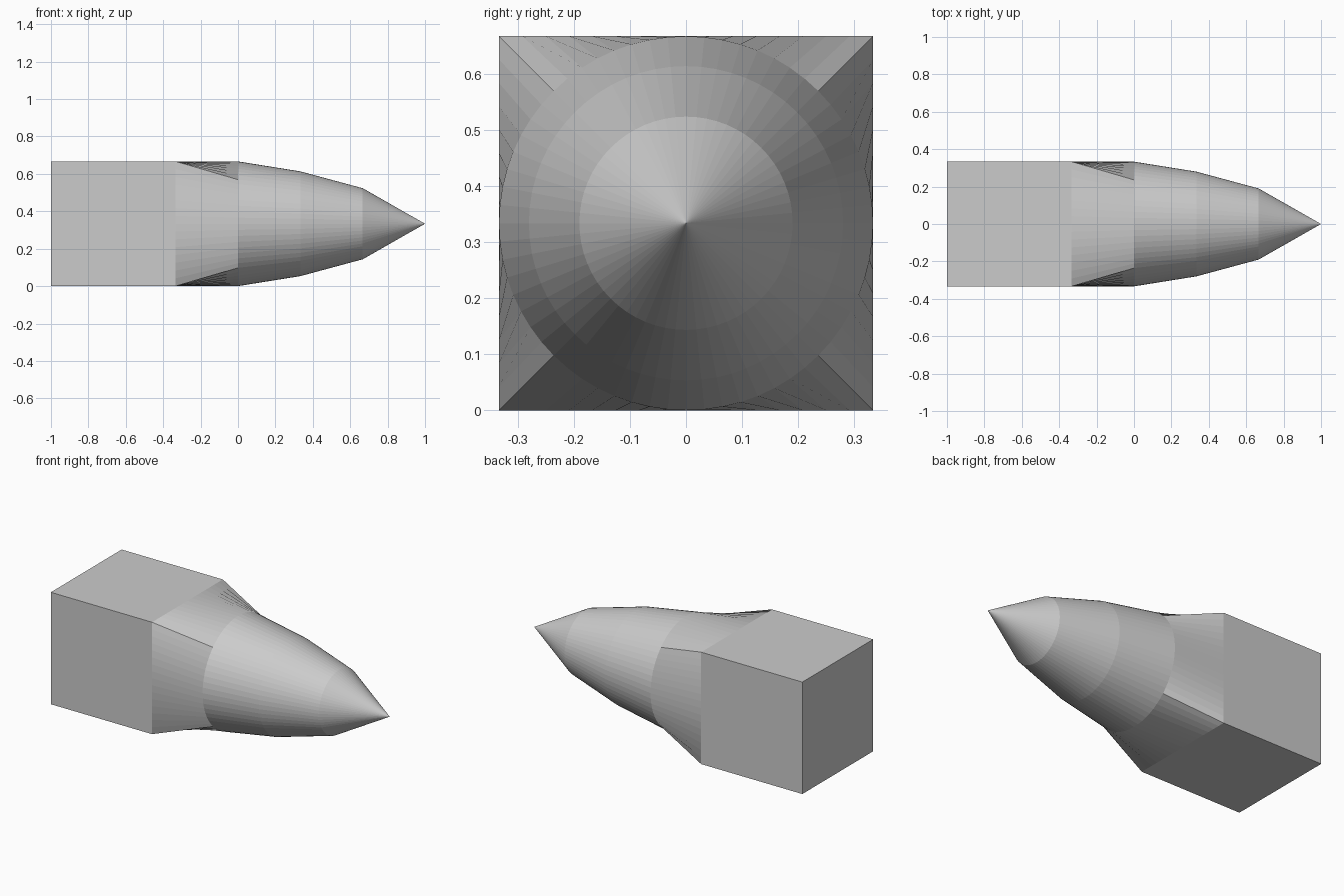
import bpy, bmesh, math

if "Cube" in bpy.data.objects:
    bpy.data.objects.remove(bpy.data.objects["Cube"])

SEG = 64          # sides of the round sections
R = 1 / 3         # half width of the square block, radius of the round base


def circle(x, r):
    return [(x, r * math.cos(a), R + r * math.sin(a))
            for a in (math.pi / 4 + 2 * math.pi * i / SEG for i in range(SEG))]


def square(x, h):
    # evenly spaced points round the square, starting at the top +y corner
    corners = [(h, h), (-h, h), (-h, -h), (h, -h)]
    n = SEG // 4
    pts = []
    for k in range(4):
        (y0, z0), (y1, z1) = corners[k], corners[(k + 1) % 4]
        pts += [(x, y0 + (y1 - y0) * i / n, R + z0 + (z1 - z0) * i / n) for i in range(n)]
    return pts


def finish(name, bm):
    bmesh.ops.recalc_face_normals(bm, faces=bm.faces)
    mesh = bpy.data.meshes.new(name)
    bm.to_mesh(mesh)
    bm.free()
    obj = bpy.data.objects.new(name, mesh)
    bpy.context.collection.objects.link(obj)
    return obj


def loft(name, sections, tip=None):
    bm = bmesh.new()
    rings = [[bm.verts.new(p) for p in s] for s in sections]
    for a, b in zip(rings, rings[1:]):
        for i in range(SEG):
            j = (i + 1) % SEG
            bm.faces.new((b[i], b[j], a[j], a[i]))
    if tip:
        t = bm.verts.new(tip)
        for i in range(SEG):
            bm.faces.new((t, rings[-1][(i + 1) % SEG], rings[-1][i]))
    # orient outward, away from the long axis
    bm.normal_update()
    f = bm.faces[:][0]
    c = f.calc_center_median()
    if f.normal.y * c.y + f.normal.z * (c.z - R) < 0:
        bmesh.ops.reverse_faces(bm, faces=bm.faces[:])
    mesh = bpy.data.meshes.new(name)
    bm.to_mesh(mesh)
    bm.free()
    obj = bpy.data.objects.new(name, mesh)
    bpy.context.collection.objects.link(obj)
    return obj


# Square rear block, open where the collar joins
bm = bmesh.new()
bmesh.ops.create_cube(bm, size=2 * R)
bmesh.ops.translate(bm, verts=bm.verts, vec=(-2 / 3, 0, R))
bm.normal_update()
bmesh.ops.delete(bm, geom=[f for f in bm.faces if f.normal.x > 0.9], context='FACES_ONLY')
mesh = bpy.data.meshes.new("square_block")
bm.to_mesh(mesh)
bm.free()
bpy.context.collection.objects.link(bpy.data.objects.new("square_block", mesh))

# Collar blending square to round
loft("square_to_round_collar", [square(-1 / 3, R), circle(0, R)])

# Faceted nose tapering to a point
loft("pointed_nose", [circle(0, R), circle(1 / 3, 0.28), circle(2 / 3, 0.19)], tip=(1, 0, R))
